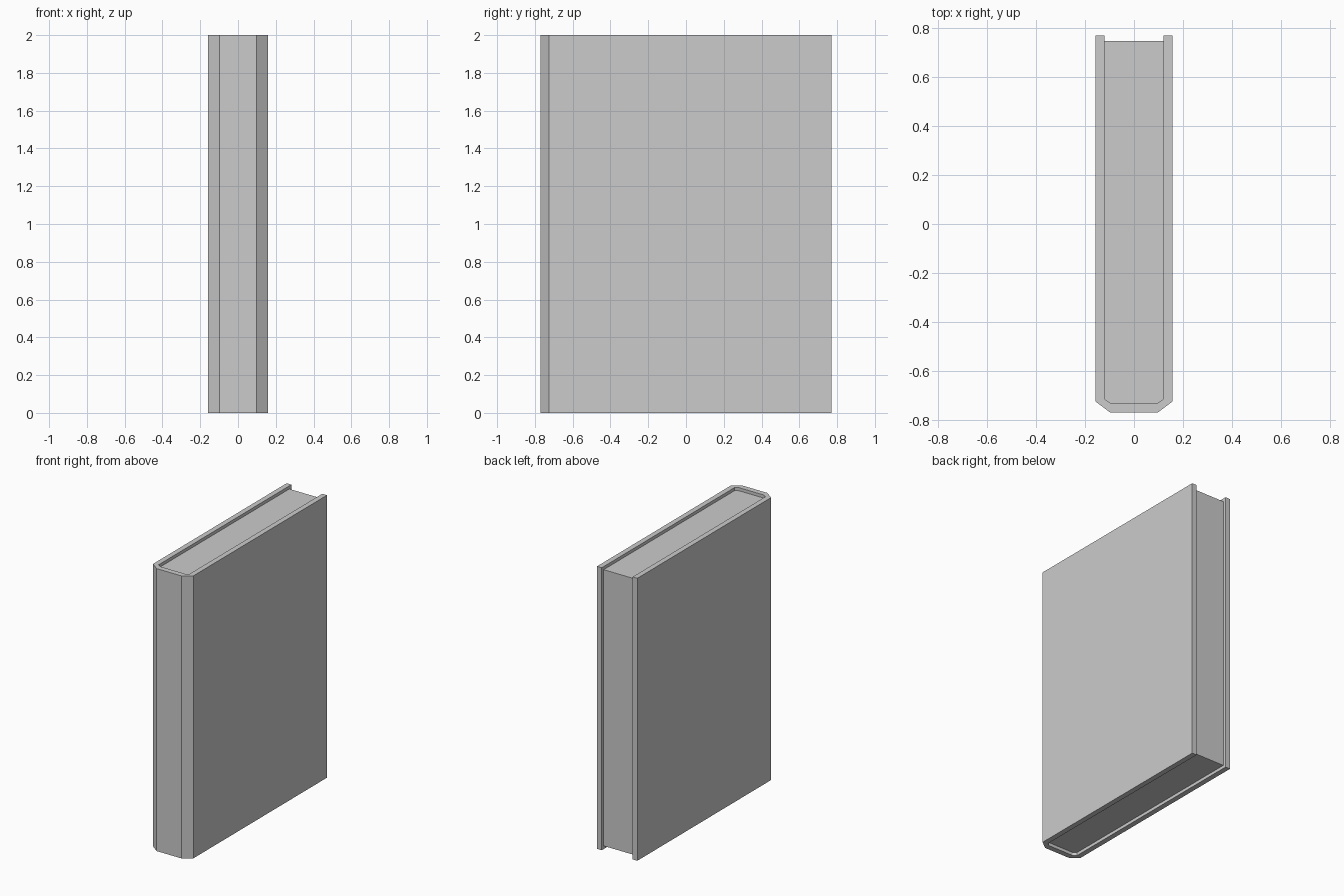
import bpy
import bmesh

if "Cube" in bpy.data.objects:
    bpy.data.objects.remove(bpy.data.objects["Cube"])


def prism(name, outline, z0, z1):
    """Extrude a closed xy outline from z0 to z1."""
    bm = bmesh.new()
    face = bm.faces.new([bm.verts.new((x, y, z0)) for x, y in outline])
    ret = bmesh.ops.extrude_face_region(bm, geom=[face])
    top = [v for v in ret["geom"] if isinstance(v, bmesh.types.BMVert)]
    bmesh.ops.translate(bm, verts=top, vec=(0, 0, z1 - z0))
    bmesh.ops.recalc_face_normals(bm, faces=bm.faces)
    mesh = bpy.data.meshes.new(name)
    bm.to_mesh(mesh)
    bm.free()
    obj = bpy.data.objects.new(name, mesh)
    bpy.context.collection.objects.link(obj)
    return obj


def mirrored(half):
    """Complete a half outline across x = 0."""
    return half + [(-x, y) for x, y in reversed(half)]


# Half outlines, from the open fore-edge to the chamfered spine
outer = [(0.158, 0.77), (0.158, -0.725), (0.098, -0.77)]
inner = [(0.121, 0.77), (0.121, -0.715), (0.097, -0.731)]
block = [(0.121, 0.748)] + inner[1:]

# Wraparound cover: two boards joined by the spine
prism("cover", mirrored(outer) + mirrored(inner)[::-1], 0.0, 2.0)

# Page block, recessed at top, bottom and fore-edge
prism("pages", mirrored(block), 0.022, 1.978)
